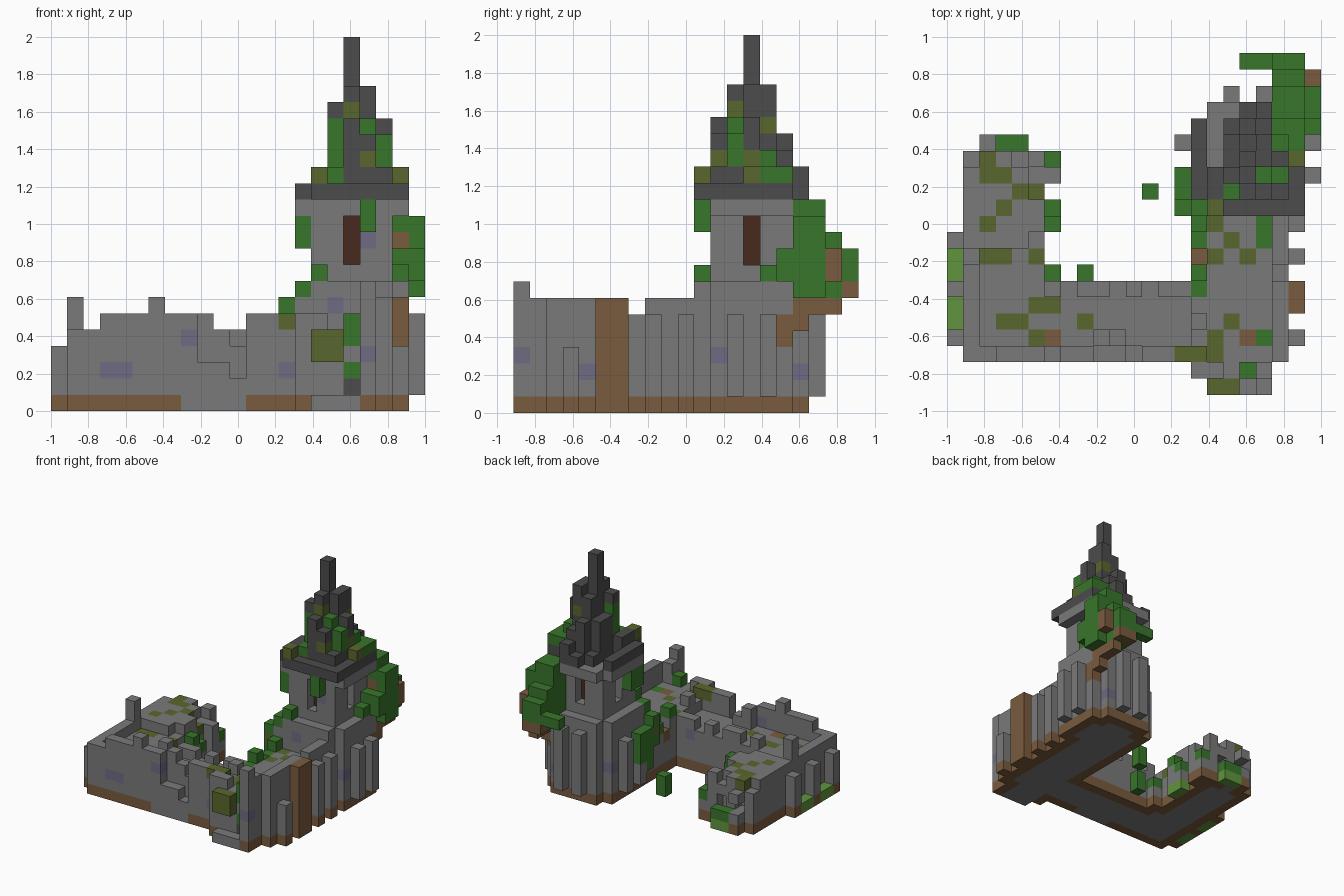
import bpy
import bmesh
from mathutils import Vector

UNIT = 2 / 23
ORIGIN = Vector((-1, -21 / 23, 0))

old = bpy.data.objects.get("Cube")
if old:
    bpy.data.objects.remove(old)

PALETTE = {
    "stone": (122, 122, 122), "slate": (76, 76, 77), "dirt": (122, 91, 62),
    "leaf": (56, 118, 43), "moss": (89, 103, 45), "grass": (97, 149, 62),
    "violet_stone": (111, 107, 131), "window_wood": (72, 42, 31),
}


def linear(value):
    value /= 255
    return value / 12.92 if value <= 0.04045 else ((value + 0.055) / 1.055) ** 2.4


materials = {}
for label, rgb in PALETTE.items():
    mat = bpy.data.materials.new(label)
    mat.use_nodes = True
    colour = [linear(c) for c in rgb] + [1]
    mat.diffuse_color = colour
    mat.node_tree.nodes["Principled BSDF"].inputs["Base Color"].default_value = colour
    materials[label] = mat

cells = {}  # grid position -> (part name, material name)


def span(value):
    low, high = value if isinstance(value, tuple) else (value, value)
    return range(low, high + 1)


def positions(xs, ys, zs):
    return [(x, y, z) for x in span(xs) for y in span(ys) for z in span(zs)]


def block(part, colour, xs, ys, zs):
    for pos in positions(xs, ys, zs):
        cells[pos] = (part, colour)


def paint(colour, xs, ys, zs):
    for pos in positions(xs, ys, zs):
        if pos in cells:
            cells[pos] = (cells[pos][0], colour)


def carve(xs, ys, zs):
    for pos in positions(xs, ys, zs):
        cells.pop(pos, None)


def column(part, x, y, height):
    carve(x, y, (0, 22))
    block(part, "stone", x, y, (0, height - 1))


def row_x(part, start, y, heights):
    for n, h in enumerate(heights):
        column(part, start + n, y, int(h))


def row_y(part, x, start, heights):
    for n, h in enumerate(heights):
        column(part, x, start + n, int(h))


def paint_tops(colour, spots):
    for x, y in spots:
        stack = [z for (a, b, z) in cells if (a, b) == (x, y)]
        if stack:
            paint(colour, x, y, max(stack))


# Ruined left building: terraced floor, broken parapets, side buttresses
left = "left_ruin"
block(left, "stone", (1, 5), (2, 14), (0, 3))
block(left, "stone", (2, 4), (9, 13), 4)
row_y(left, 1, 3, "555557555554")
row_y(left, 5, 7, "44455445")
row_x(left, 1, 14, "45545")
for y in (3, 6, 9):
    column(left, 0, y, 4)
for y, h in ((7, 3), (10, 4), (11, 3), (13, 4), (14, 3)):
    column(left, 6, y, h)
column(left, 2, 15, 4)
carve(2, (14, 15), 2)
carve(4, (14, 15), (1, 2))

# Front wall with a collapsed stretch
wall = "front_wall"
block(wall, "stone", (6, 14), (3, 5), (0, 3))
row_x(wall, 1, 2, "55666766332666")
row_x(wall, 9, 3, "654")
row_x(wall, 6, 6, "545545455")

# Right wing with ramparts, buttresses and a shallow front doorway
wing = "right_wing"
block(wing, "stone", (15, 20), (2, 11), (0, 4))
row_x(wing, 16, 0, "5518")
row_x(wing, 15, 1, "66567")
carve((16, 17), 0, (1, 2))
row_y(wing, 20, 2, "777776777")
row_y(wing, 15, 2, "656556456")
for y, h in ((3, 4), (8, 6), (10, 6)):
    column(wing, 21, y, h)
block("timber_post", "dirt", 21, (5, 6), (0, 6))

# Tower: broad octagonal base, ribs, slim shaft, projecting ring
base = "tower_base"
block(base, "stone", (15, 21), (11, 17), (0, 7))
for x in (15, 21):
    carve(x, 17, (0, 7))
carve(21, 11, (0, 7))
for y in (13, 15):
    block("tower_ribs", "stone", 22, y, (1, 5))
    block("tower_ribs", "stone", 14, y, (1, 5))
for x in (17, 19):
    block("tower_ribs", "stone", x, 18, (1, 6))
shaft = "tower_shaft"
block(shaft, "stone", (16, 20), (12, 16), (8, 12))
block(shaft, "stone", (15, 21), (12, 16), 12)
block(shaft, "stone", (16, 20), 17, 12)

# Windows recessed on the four tower sides
for dx, dy in ((1, 0), (-1, 0), (0, 1), (0, -1)):
    carve(18 + 2 * dx, 14 + 2 * dy, (9, 11))
    block("tower_windows", "window_wood", 18 + dx, 14 + dy, (9, 11))

# Stepped spire: one letter per column height, front row first
SPIRE = ("-pooooo", "oppsrpo", "optusro", "onrxusp", "onrtuqp", "onorqpp", "-nnop--")
for n, letters in enumerate(SPIRE):
    for m, letter in enumerate(letters):
        top = ord(letter) - ord("a")
        if top > 13:
            block("spire", "slate", 15 + m, 11 + n, (13, top - 1))

# Growth on the spire
paint("leaf", 17, 13, (15, 17))
paint("leaf", 17, 12, 14)
paint("leaf", 19, 13, 17)
paint("leaf", 20, 13, (15, 16))
paint("leaf", (20, 21), (15, 16), (14, 15))
paint("moss", 18, 13, 18)
paint("moss", 19, 12, 15)
paint("moss", 20, 14, 15)
paint("moss", 19, 15, 17)
paint("moss", 16, 11, 14)
paint("moss", 21, 14, 14)

# Tree growing from the rear right of the tower
tree = "tree_trunk"
block(tree, "dirt", 21, 16, (4, 5))
block(tree, "dirt", 21, 17, 5)
block(tree, "dirt", 21, (17, 19), 6)
block(tree, "dirt", (20, 21), 20, 7)
block(tree, "dirt", 22, 19, (8, 9))
crown = "tree_crown"
block(crown, "leaf", (20, 21), (17, 18), (7, 12))
block(crown, "leaf", 22, (17, 18), (7, 11))
block(crown, "leaf", (21, 22), 16, (8, 9))
block(crown, "leaf", 21, 15, 8)
block(crown, "leaf", (20, 21), 19, (7, 10))
block(crown, "leaf", (18, 19), 20, 8)
block(crown, "leaf", (20, 21), 20, (8, 9))
paint("dirt", 21, 17, 10)

# Ivy and bushes
ivy = "ivy"
block(ivy, "leaf", 15, (12, 13), (10, 11))
block(ivy, "leaf", 19, 11, (11, 12))
block(ivy, "leaf", 16, 11, 8)
block(ivy, "leaf", 14, 11, (4, 6))
block(ivy, "leaf", 14, 12, (2, 5))
block(ivy, "leaf", 14, 13, (3, 5))
block(ivy, "leaf", 12, 12, (0, 1))
block(ivy, "leaf", 8, 7, (1, 2))
block(ivy, "leaf", (3, 4), 15, (0, 1))
paint("moss", 14, 11, 5)
paint("leaf", 18, 1, (4, 5))
paint("leaf", 18, 1, 2)
paint("slate", 18, 1, 1)
paint("moss", (16, 17), 0, (3, 4))

# Mossy patches on the tops
paint_tops("moss", [(2, 13), (2, 14), (3, 13), (4, 12), (5, 12), (3, 11), (2, 10), (2, 8), (3, 8),
                    (5, 8), (5, 5), (6, 5), (3, 4), (4, 4), (8, 4), (5, 3), (14, 2), (15, 2),
                    (16, 2), (16, 3), (17, 4), (17, 9), (16, 10), (16, 8), (18, 8)])
paint_tops("leaf", [(6, 14), (6, 11), (6, 10), (6, 7), (15, 6), (15, 7), (15, 9), (15, 10),
                    (19, 10), (19, 9), (19, 3), (15, 11)])
paint_tops("dirt", [(6, 3), (15, 8), (18, 3)])

# Violet stones set in the walls
for spot in ((3, 2, 2), (4, 2, 2), (8, 2, 4), (14, 2, 2), (17, 11, 6), (19, 12, 10), (19, 0, 3),
             (20, 4, 2), (21, 12, 3), (20, 17, 2), (15, 16, 3), (13, 6, 3)):
    paint("violet_stone", *spot)

# Earth rim around the footprint, grass tufts on the left building
footing = [p for p in cells if p[2] == 0 and cells[p][1] == "stone"]
for x, y, z in footing:
    edge = any((x + a, y + b, 0) not in cells for a in (-1, 0, 1) for b in (-1, 0, 1))
    bare = y < 4 and (8 <= x <= 11 or 16 <= x <= 18)
    if edge and not bare:
        paint("dirt", x, y, 0)
for ys in ((4, 5), (7, 8)):
    block("grass_tufts", "grass", 0, ys, 0)
paint("grass", (3, 4), 15, 0)
paint("grass", 6, (10, 11), 0)

# Turn the grid into one mesh object per part, keeping only outer faces
DIRECTIONS = [Vector(d) for d in ((1, 0, 0), (-1, 0, 0), (0, 1, 0), (0, -1, 0), (0, 0, 1), (0, 0, -1))]
for part in sorted({entry[0] for entry in cells.values()}):
    mesh = bpy.data.meshes.new(part)
    used = sorted({c for p, c in cells.values() if p == part})
    for label in used:
        mesh.materials.append(materials[label])
    bm = bmesh.new()
    for pos, (owner, label) in cells.items():
        if owner != part:
            continue
        centre = Vector(pos) + Vector((0.5, 0.5, 0.5))
        for d in DIRECTIONS:
            if tuple(int(a + b) for a, b in zip(pos, d)) in cells:
                continue
            u = Vector((d.y, d.z, d.x))
            v = d.cross(u)
            corners = [centre + (d + u * s + v * t) / 2 for s, t in ((-1, -1), (1, -1), (1, 1), (-1, 1))]
            face = bm.faces.new([bm.verts.new(ORIGIN + c * UNIT) for c in corners])
            face.material_index = used.index(label)
    bmesh.ops.remove_doubles(bm, verts=bm.verts, dist=UNIT / 100)
    bm.to_mesh(mesh)
    bm.free()
    bpy.context.collection.objects.link(bpy.data.objects.new(part, mesh))
